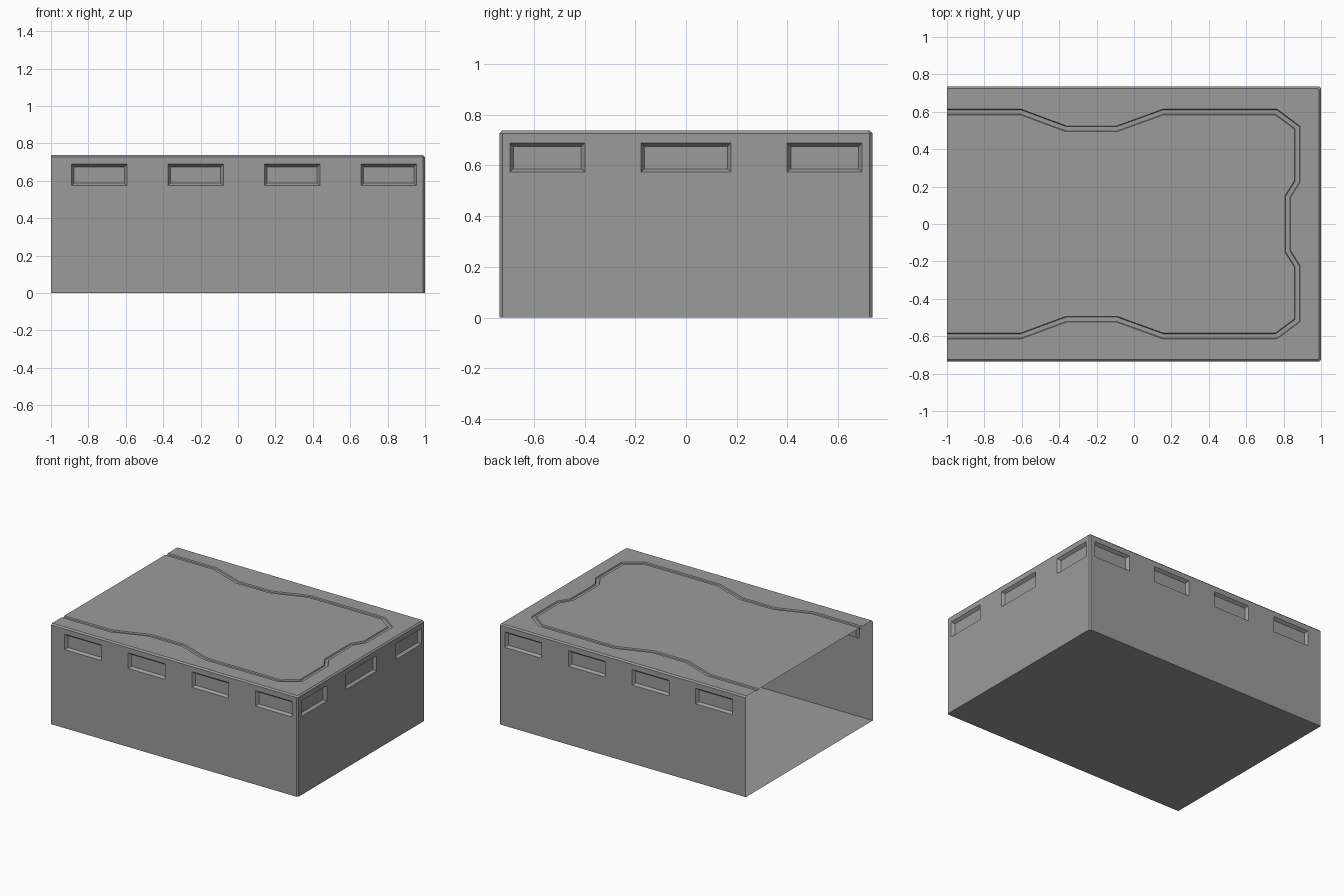
import bpy, bmesh
from mathutils import Vector

if "Cube" in bpy.data.objects:
    bpy.data.objects.remove(bpy.data.objects["Cube"])

H = 0.737      # height
W = 0.735      # half depth in y
C = 0.010      # chamfer size
DEPTH = 0.02   # slot depth


def make(name, verts, faces):
    bm = bmesh.new()
    vs = [bm.verts.new(v) for v in verts]
    for f in faces:
        bm.faces.new([vs[i] for i in f])
    bmesh.ops.recalc_face_normals(bm, faces=bm.faces)
    me = bpy.data.meshes.new(name)
    bm.to_mesh(me)
    bm.free()
    ob = bpy.data.objects.new(name, me)
    bpy.context.collection.objects.link(ob)
    return ob


def loft(name, rings):
    """Skin closed rings of equal length and cap both ends."""
    n = len(rings[0])
    verts = [v for r in rings for v in r]
    faces = [(k * n + i, k * n + (i + 1) % n, (k + 1) * n + (i + 1) % n, (k + 1) * n + i)
             for k in range(len(rings) - 1) for i in range(n)]
    faces += [tuple(range(n)), tuple(range(len(verts) - n, len(verts)))]
    return make(name, verts, faces)


def cut(target, cutter):
    cutter.hide_render = True
    m = target.modifiers.new("cut", 'BOOLEAN')
    m.operation, m.solver, m.object = 'DIFFERENCE', 'EXACT', cutter
    bpy.context.view_layer.objects.active = target
    bpy.ops.object.modifier_apply(modifier=m.name)
    bpy.data.objects.remove(cutter)


# Box body: chamfered right corners and top rim
def outline(inset, z):
    x, y = 1 - inset, W - inset
    return [(-1, -y, z), (x - C, -y, z), (x, -y + C, z),
            (x, y - C, z), (x - C, y, z), (-1, y, z)]


body = loft("box_shell", [outline(0, 0), outline(0, H - C), outline(C, H)])
grey = bpy.data.materials.new("dark_grey")
grey.diffuse_color = (0.33, 0.33, 0.33, 1)
grey.use_nodes = True
grey.node_tree.nodes["Principled BSDF"].inputs["Base Color"].default_value = grey.diffuse_color
body.data.materials.append(grey)


# Recessed slots: tapered pockets on front, back and right
def pocket(centre, width, place):
    def ring(d, s, lo, hi):
        a, b = centre - width / 2 + s, centre + width / 2 - s
        return [place(a, d, lo), place(b, d, lo), place(b, d, hi), place(a, d, hi)]
    # the mouth is extended outward along the same taper
    cut(body, loft("slot_cutter", [ring(-DEPTH, -0.014, 0.563, 0.704),
                                   ring(DEPTH, 0.014, 0.587, 0.674)]))


for cx in (-0.742, -0.227, 0.289, 0.806):
    for s in (-1, 1):
        pocket(cx, 0.297, lambda a, d, z: (a, s * (W - d), z))
for cy, w in ((-0.547, 0.295), (0, 0.355), (0.547, 0.295)):
    pocket(cy, w, lambda a, d, z: (1 - d, a, z))

# Lid groove: trapezoid section swept along a mirrored path
half = [(-1.1, 0.599), (-0.606, 0.599), (-0.362, 0.509), (-0.092, 0.509), (0.157, 0.599),
        (0.76, 0.599), (0.873, 0.515), (0.873, 0.227), (0.822, 0.146)]
path = [Vector(p) for p in half + [(x, -y) for x, y in reversed(half)]]
section = [(-0.019, 0.008), (0.019, 0.008), (0.011, -0.008), (-0.011, -0.008)]
rings = []
for i, p in enumerate(path):
    d0 = (p - path[i - 1]).normalized() if i else None
    d1 = (path[i + 1] - p).normalized() if i < len(path) - 1 else d0
    d0 = d0 or d1
    n0, n1 = Vector((-d0.y, d0.x)), Vector((-d1.y, d1.x))
    miter = (n0 + n1) / (1 + n0.dot(n1))
    rings.append([(p.x + miter.x * o, p.y + miter.y * o, H + z) for o, z in section])
cut(body, loft("groove_cutter", rings))

# Open left end
bm = bmesh.new()
bm.from_mesh(body.data)
end = [f for f in bm.faces if all(v.co.x < -0.999 for v in f.verts)]
bmesh.ops.delete(bm, geom=end, context='FACES')
for f in bm.faces:
    f.material_index = 0
bm.to_mesh(body.data)
bm.free()
